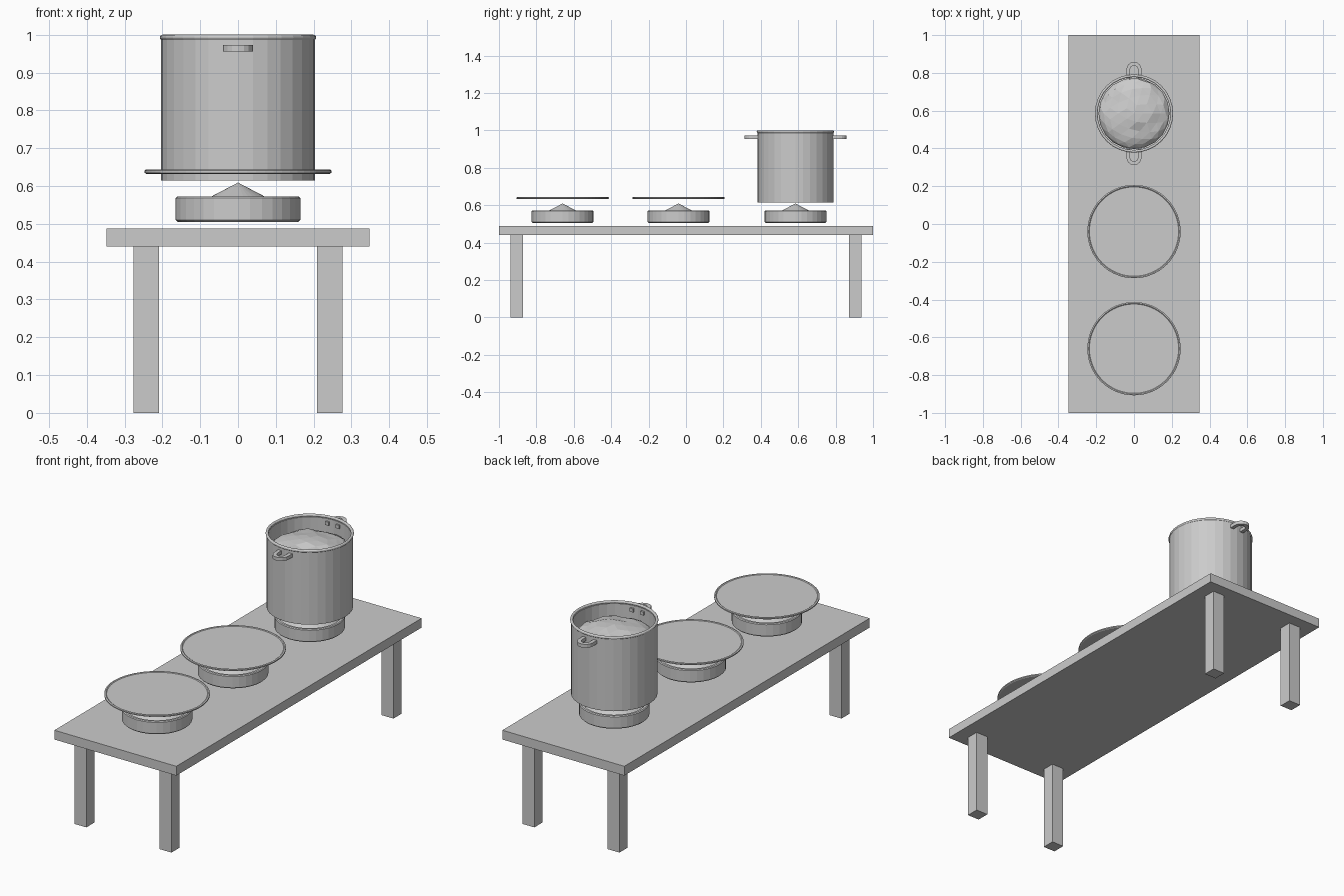
import bpy, bmesh, math, random
from mathutils import Vector

random.seed(4)
cube = bpy.data.objects.get("Cube")
if cube:
    bpy.data.objects.remove(cube, do_unlink=True)

grey = bpy.data.materials.new("plain grey")
grey.use_nodes = True
grey.diffuse_color = (0.6, 0.6, 0.6, 1)
grey.node_tree.nodes["Principled BSDF"].inputs["Base Color"].default_value = (0.6, 0.6, 0.6, 1)


def finish(name, bm, loc=(0, 0, 0)):
    bmesh.ops.recalc_face_normals(bm, faces=bm.faces)
    mesh = bpy.data.meshes.new(name)
    bm.to_mesh(mesh)
    bm.free()
    mesh.materials.append(grey)
    obj = bpy.data.objects.new(name, mesh)
    obj.location = loc
    bpy.context.collection.objects.link(obj)
    return obj


def box(name, centre, size):
    bm = bmesh.new()
    bmesh.ops.create_cube(bm, size=1)
    bmesh.ops.scale(bm, vec=size, verts=bm.verts)
    return finish(name, bm, centre)


def lathe(name, profile, loc, sides):
    """Spin a radius/height profile around the vertical axis."""
    bm = bmesh.new()
    verts = [bm.verts.new((r, 0, z)) for r, z in profile]
    edges = [bm.edges.new(pair) for pair in zip(verts, verts[1:])]
    bmesh.ops.spin(bm, geom=verts + edges, cent=(0, 0, 0), axis=(0, 0, 1),
                   angle=math.tau, steps=sides)
    bmesh.ops.remove_doubles(bm, verts=bm.verts, dist=0.0001)
    return finish(name, bm, loc)


# Table
box("table_top", (0, 0, 0.464), (0.696, 2, 0.048))
for x, side in ((-1, "right"), (1, "left")):
    for y, end in ((-1, "front"), (1, "back")):
        box(f"{end}_{side}_leg", (x * 0.243, y * 0.905, 0.22), (0.068, 0.066, 0.44))

# Burners: open ring with a shallow cone inside
BURNERS = {"front": -0.66, "middle": -0.04, "back": 0.585}
for place, y in BURNERS.items():
    lathe(f"{place}_burner", [(0, 0.505), (0.16, 0.505), (0.165, 0.51), (0.165, 0.568),
                              (0.161, 0.572), (0.15, 0.572), (0.145, 0.568),
                              (0.145, 0.535), (0, 0.535)], (0, y, 0), 32)
    lathe(f"{place}_burner_cone", [(0, 0.536), (0.14, 0.536), (0, 0.609)], (0, y, 0), 32)

# Flat griddle plates with a fine raised edge
for place in ("front", "middle"):
    lathe(f"{place}_griddle", [(0, 0.632), (0.242, 0.632), (0.247, 0.635), (0.247, 0.641),
                               (0.244, 0.643), (0.24, 0.643), (0.236, 0.64), (0, 0.64)],
          (0, BURNERS[place], 0), 64)

# Pot with rolled rim
POT_Y = BURNERS["back"]
rim = [(0.2 + 0.007 * math.cos(a), 0.993 + 0.007 * math.sin(a))
       for a in (math.radians(d) for d in range(-60, 241, 30))]
lathe("pot", [(0, 0.615), (0.203, 0.615), (0.203, 0.986)] + rim +
      [(0.194, 0.986), (0.194, 0.63), (0, 0.63)], (0, POT_Y, 0), 32)

# Looped handles, their ends passing through the pot wall
for sign, place in ((-1, "front"), (1, "back")):
    bm = bmesh.new()

    def loop(radius):
        arc = [(radius * math.cos(a), 0.233 + radius * math.sin(a))
               for a in (math.pi * i / 8 for i in range(9))]
        return [(radius, 0.182)] + arc + [(-radius, 0.182)]

    outer = [bm.verts.new((x, sign * y, 0)) for x, y in loop(0.04)]
    inner = [bm.verts.new((x, sign * y, 0)) for x, y in loop(0.021)]
    faces = [bm.faces.new((outer[i], outer[i + 1], inner[i + 1], inner[i]))
             for i in range(len(outer) - 1)]
    ext = bmesh.ops.extrude_face_region(bm, geom=faces)["geom"]
    bmesh.ops.translate(bm, vec=(0, 0, 0.018),
                        verts=[v for v in ext if isinstance(v, bmesh.types.BMVert)])
    finish(f"{place}_pot_handle", bm, (0, POT_Y, 0.955))

# Lumpy domed food filling the pot
bm = bmesh.new()
bmesh.ops.create_icosphere(bm, subdivisions=3, radius=1)
for v in bm.verts:
    wobble = 1 + random.uniform(-0.05, 0.05)
    v.co = Vector((v.co.x * 0.188, v.co.y * 0.188, v.co.z * 0.06 * wobble
                   + random.uniform(-0.005, 0.005)))
finish("pot_food", bm, (0, POT_Y, 0.905))
